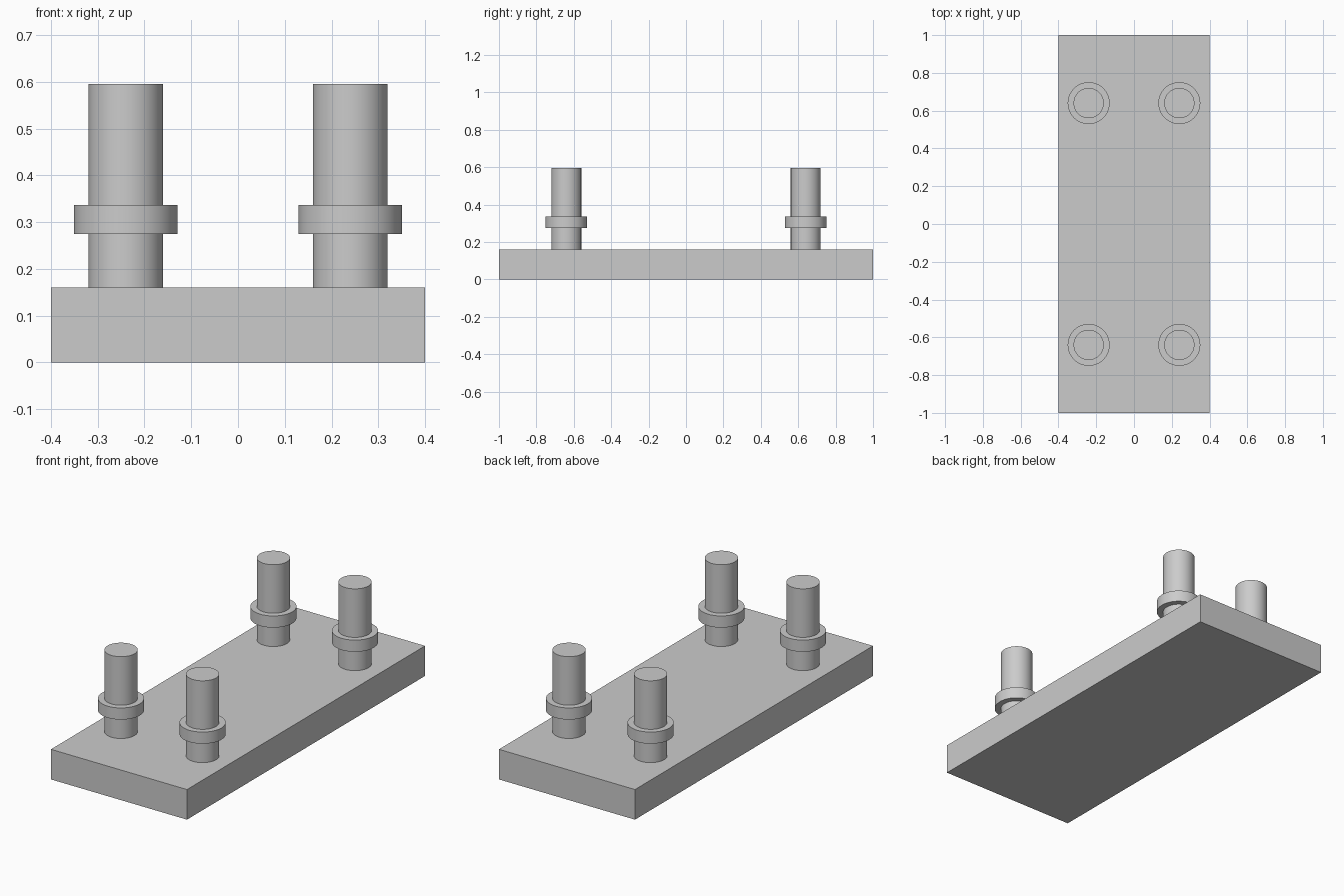
import bpy
import math

if "Cube" in bpy.data.objects:
    bpy.data.objects.remove(bpy.data.objects["Cube"])

grey = bpy.data.materials.new("light grey")
grey.diffuse_color = (0.6, 0.6, 0.6, 1)
grey.use_nodes = True
grey.node_tree.nodes["Principled BSDF"].inputs["Base Color"].default_value = grey.diffuse_color


def cylinder(name, x, y, radius, z0, z1):
    bpy.ops.mesh.primitive_cylinder_add(vertices=64, radius=radius, depth=z1 - z0,
                                        location=(x, y, (z0 + z1) / 2))
    ob = bpy.context.object
    ob.name = name
    ob.data.materials.append(grey)
    bpy.ops.object.shade_smooth_by_angle(angle=math.radians(30))
    return ob


# base plate
bpy.ops.mesh.primitive_cube_add(size=1, location=(0, 0, 0.08))
plate = bpy.context.object
plate.name = "base_plate"
plate.scale = (0.8, 2.0, 0.16)
bpy.ops.object.transform_apply(location=False, rotation=False, scale=True)
plate.data.materials.append(grey)

# four pins, each with a collar
for side, x in (("left", -0.24), ("right", 0.24)):
    for end, y in (("front", -0.64), ("back", 0.64)):
        cylinder(f"{end}_{side}_pin", x, y, 0.08, 0.155, 0.595)
        cylinder(f"{end}_{side}_collar", x, y, 0.111, 0.275, 0.337)
